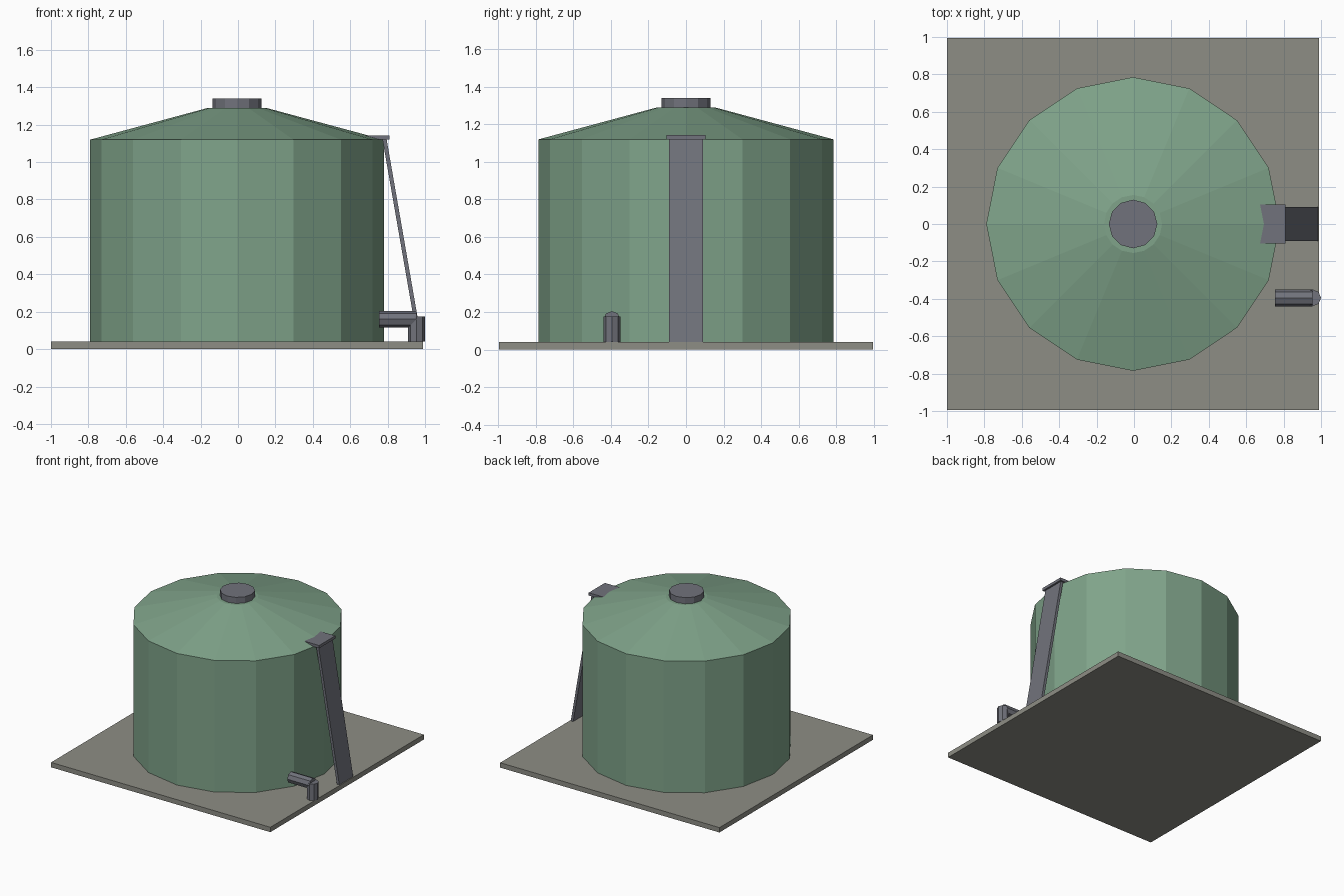
import bpy, bmesh
from math import pi
from mathutils import Matrix, Vector

if "Cube" in bpy.data.objects:
    bpy.data.objects.remove(bpy.data.objects["Cube"])

CX = -0.005  # shared axis of pad and tank


def material(name, rgb):
    m = bpy.data.materials.new(name)
    m.use_nodes = True
    m.diffuse_color = (*rgb, 1)
    m.node_tree.nodes["Principled BSDF"].inputs["Base Color"].default_value = (*rgb, 1)
    return m


green = material("green paint", (0.215, 0.37, 0.255))
concrete = material("concrete", (0.27, 0.27, 0.235))
metal = material("grey metal", (0.165, 0.17, 0.2))


def finish(name, bm, mat):
    bmesh.ops.recalc_face_normals(bm, faces=bm.faces)
    mesh = bpy.data.meshes.new(name)
    bm.to_mesh(mesh)
    bm.free()
    mesh.materials.append(mat)
    obj = bpy.data.objects.new(name, mesh)
    bpy.context.collection.objects.link(obj)
    return obj


def box(name, lo, hi, mat):
    lo, hi = Vector(lo), Vector(hi)
    bm = bmesh.new()
    bmesh.ops.create_cube(bm, size=1, matrix=Matrix.Translation((lo + hi) / 2)
                          @ Matrix.Diagonal((*(hi - lo), 1)))
    return finish(name, bm, mat)


def tube(name, start, end, r1, r2, sides, mat):
    """Closed flat-sided cylinder or frustum between two points."""
    start, end = Vector(start), Vector(end)
    axis = end - start
    turn = Matrix.Rotation(pi / 2, 4, "Y") if abs(axis.x) > abs(axis.z) else Matrix()
    bm = bmesh.new()
    bmesh.ops.create_cone(bm, cap_ends=True, segments=sides, radius1=r1, radius2=r2,
                          depth=axis.length,
                          matrix=Matrix.Translation((start + end) / 2) @ turn)
    return finish(name, bm, mat)


# Ground slab
box("concrete_pad", (-1, -0.995, 0), (0.99, 0.995, 0.04), concrete)

# Tank wall, conical roof and hatch
tube("tank_wall", (CX, 0, 0.04), (CX, 0, 1.12), 0.785, 0.785, 16, green)
tube("tank_roof", (CX, 0, 1.12), (CX, 0, 1.29), 0.785, 0.155, 16, green)
tube("roof_hatch", (CX, 0, 1.285), (CX, 0, 1.34), 0.13, 0.13, 12, metal)

# Landing at the roof edge
box("ladder_landing", (0.65, -0.105, 1.12), (0.81, 0.105, 1.143), metal)

# Leaning ladder board: an upright box sheared outward at the foot
ladder = box("ladder_board", (0.772, -0.09, 0.04), (0.794, 0.09, 1.125), metal)
for v in ladder.data.vertices:
    v.co.x += (1.125 - v.co.z) * 0.174

# Outlet pipe with its downturned end
tube("outlet_pipe", (0.755, -0.395, 0.16), (0.955, -0.395, 0.16), 0.045, 0.045, 8, metal)
tube("outlet_drop", (0.955, -0.395, 0.04), (0.955, -0.395, 0.175), 0.045, 0.045, 8, metal)
